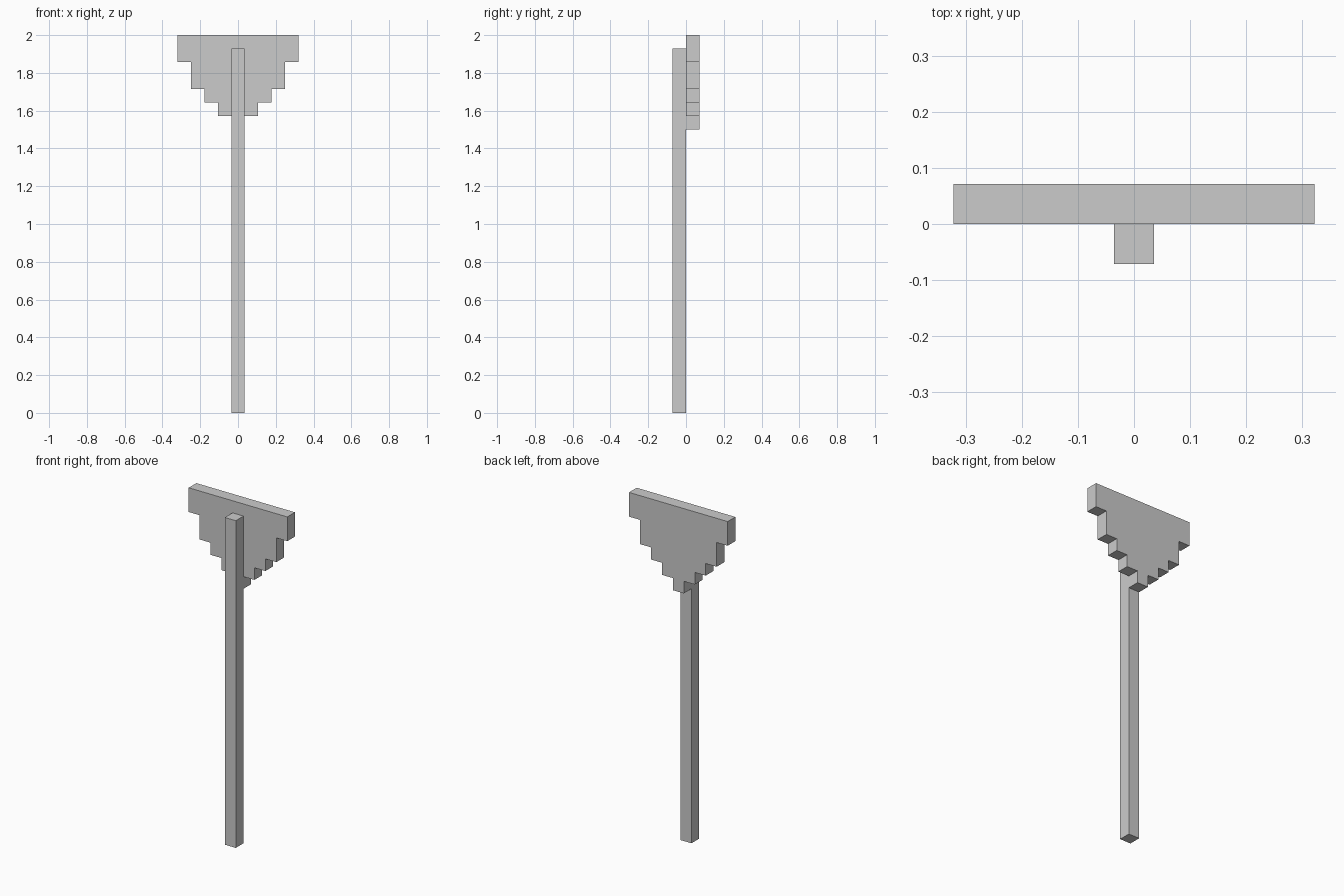
import bpy, bmesh

if "Cube" in bpy.data.objects:
    bpy.data.objects.remove(bpy.data.objects["Cube"])

U = 2 / 28  # module: every step is a whole number of these


def add_object(name, outline, y0, y1):
    """Extrude an x-z outline (in modules) from y0 to y1."""
    bm = bmesh.new()
    face = bm.faces.new([bm.verts.new((x * U, y0 * U, z * U)) for x, z in outline])
    extruded = bmesh.ops.extrude_face_region(bm, geom=[face])
    verts = [v for v in extruded["geom"] if isinstance(v, bmesh.types.BMVert)]
    bmesh.ops.translate(bm, verts=verts, vec=(0, (y1 - y0) * U, 0))
    bmesh.ops.recalc_face_normals(bm, faces=bm.faces)
    mesh = bpy.data.meshes.new(name)
    bm.to_mesh(mesh)
    bm.free()
    obj = bpy.data.objects.new(name, mesh)
    bpy.context.collection.objects.link(obj)
    return obj


# Upright post in front
add_object("post", [(-0.5, 0), (0.5, 0), (0.5, 27), (-0.5, 27)], -1, 0)

# Stepped board behind: (half width, bottom, top) of each tier, lowest first
tiers = [(0.5, 21, 22), (1.5, 22, 23), (2.5, 23, 24), (3.5, 24, 26), (4.5, 26, 28)]
right = [p for w, low, high in tiers for p in ((w, low), (w, high))]
left = [(-x, z) for x, z in reversed(right)]
add_object("stepped_board", right + left, 0, 1)
